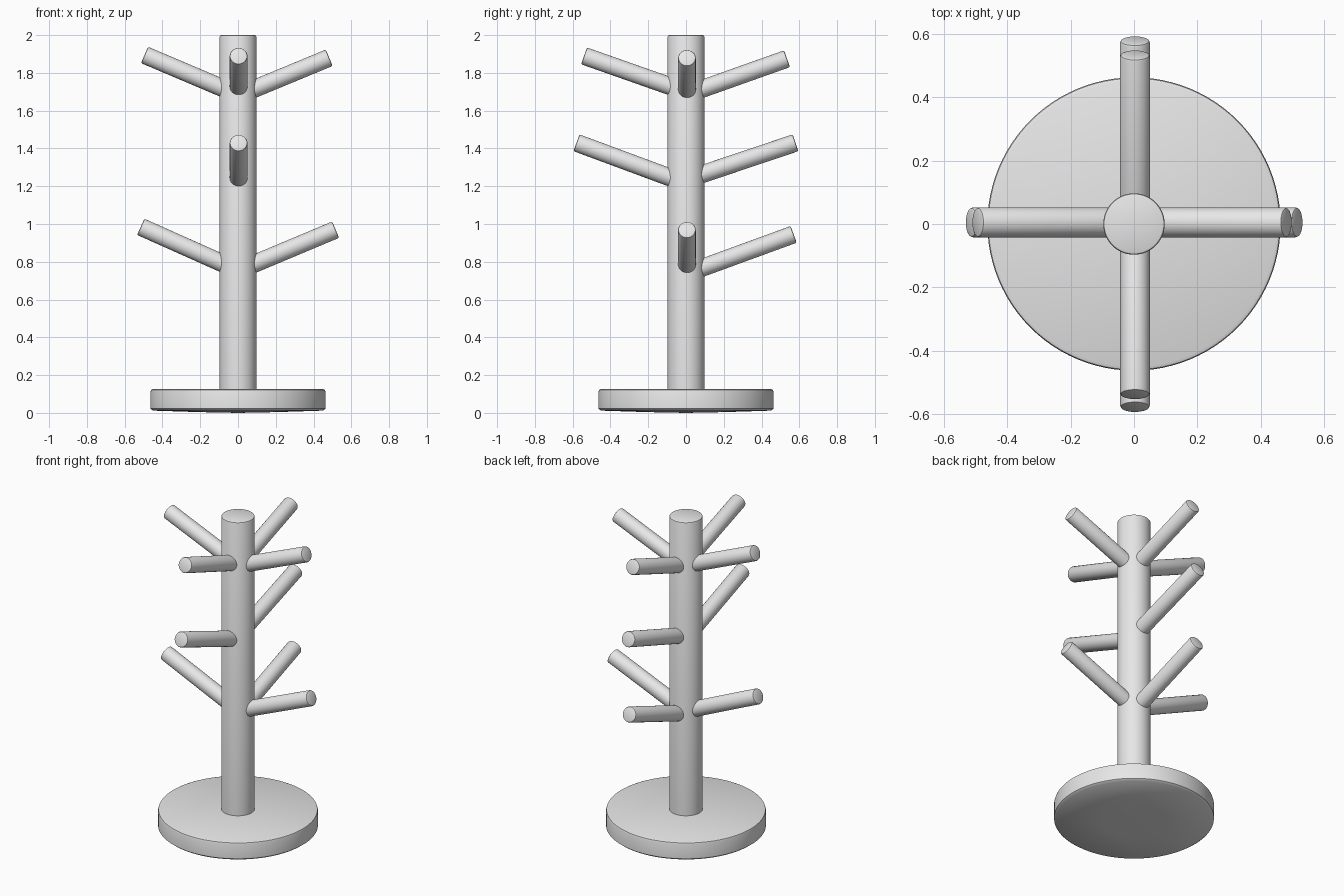
import bpy, bmesh, math
from mathutils import Vector

cube = bpy.data.objects.get("Cube")
if cube:
    bpy.data.objects.remove(cube, do_unlink=True)

grey = bpy.data.materials.new("light grey")
grey.use_nodes = True
grey.diffuse_color = (0.8, 0.8, 0.8, 1)
grey.node_tree.nodes["Principled BSDF"].inputs["Base Color"].default_value = (0.8, 0.8, 0.8, 1)


def lathe(name, profile, start=(0, 0, 0), axis=(0, 0, 1), steps=64):
    """Spin a (radius, height) profile about an axis; the ends lie on the axis."""
    bm = bmesh.new()
    verts = [bm.verts.new((r, 0, h)) for r, h in profile]
    edges = [bm.edges.new(pair) for pair in zip(verts, verts[1:])]
    bmesh.ops.spin(bm, geom=verts + edges, cent=(0, 0, 0), axis=(0, 0, 1),
                   angle=2 * math.pi, steps=steps)
    bmesh.ops.remove_doubles(bm, verts=bm.verts, dist=0.0001)
    bmesh.ops.recalc_face_normals(bm, faces=bm.faces)
    mesh = bpy.data.meshes.new(name)
    bm.to_mesh(mesh)
    bm.free()
    mesh.materials.append(grey)
    obj = bpy.data.objects.new(name, mesh)
    bpy.context.collection.objects.link(obj)
    obj.location = start
    obj.rotation_euler = Vector(axis).to_track_quat('Z', 'Y').to_euler()
    bpy.ops.object.select_all(action='DESELECT')
    obj.select_set(True)
    bpy.context.view_layer.objects.active = obj
    bpy.ops.object.shade_smooth_by_angle(angle=math.radians(40))
    return obj


def rod(radius, length, bevel):
    """Profile of a rod with a softened far end."""
    return [(0, 0), (radius, 0), (radius, length - bevel),
            (radius - bevel * 0.3, length - bevel * 0.3),
            (radius - bevel, length), (0, length)]


# Round base with softened rims and a very shallow domed underside
lathe("base", [(0, 0), (0.2, 0.004), (0.45, 0.012), (0.463, 0.022), (0.463, 0.113),
               (0.46, 0.122), (0.45, 0.126), (0, 0.126)], steps=96)

# Upright pole
lathe("pole", rod(0.097, 1.9, 0.008), start=(0, 0, 0.1))

# Pegs: direction in plan, root height on the pole axis, tip reach, tip height
pegs = {
    "upper_right_peg": ((-1, 0), 1.685, 0.495, 1.895),
    "upper_left_peg": ((1, 0), 1.68, 0.483, 1.88),
    "upper_front_peg": ((0, -1), 1.70, 0.54, 1.89),
    "upper_back_peg": ((0, 1), 1.685, 0.535, 1.875),
    "middle_front_peg": ((0, -1), 1.215, 0.58, 1.43),
    "middle_back_peg": ((0, 1), 1.235, 0.58, 1.43),
    "lower_right_peg": ((-1, 0), 0.755, 0.515, 0.985),
    "lower_left_peg": ((1, 0), 0.753, 0.517, 0.97),
    "lower_back_peg": ((0, 1), 0.737, 0.57, 0.945),
}
for name, ((dx, dy), root, reach, tip) in pegs.items():
    side = Vector((0.003 * abs(dy), 0.005 * abs(dx), 0))
    start = Vector((0, 0, root)) + side
    end = Vector((dx * reach, dy * reach, tip)) + side
    lathe(name, rod(0.047, (end - start).length, 0.008), start, end - start, steps=40)
